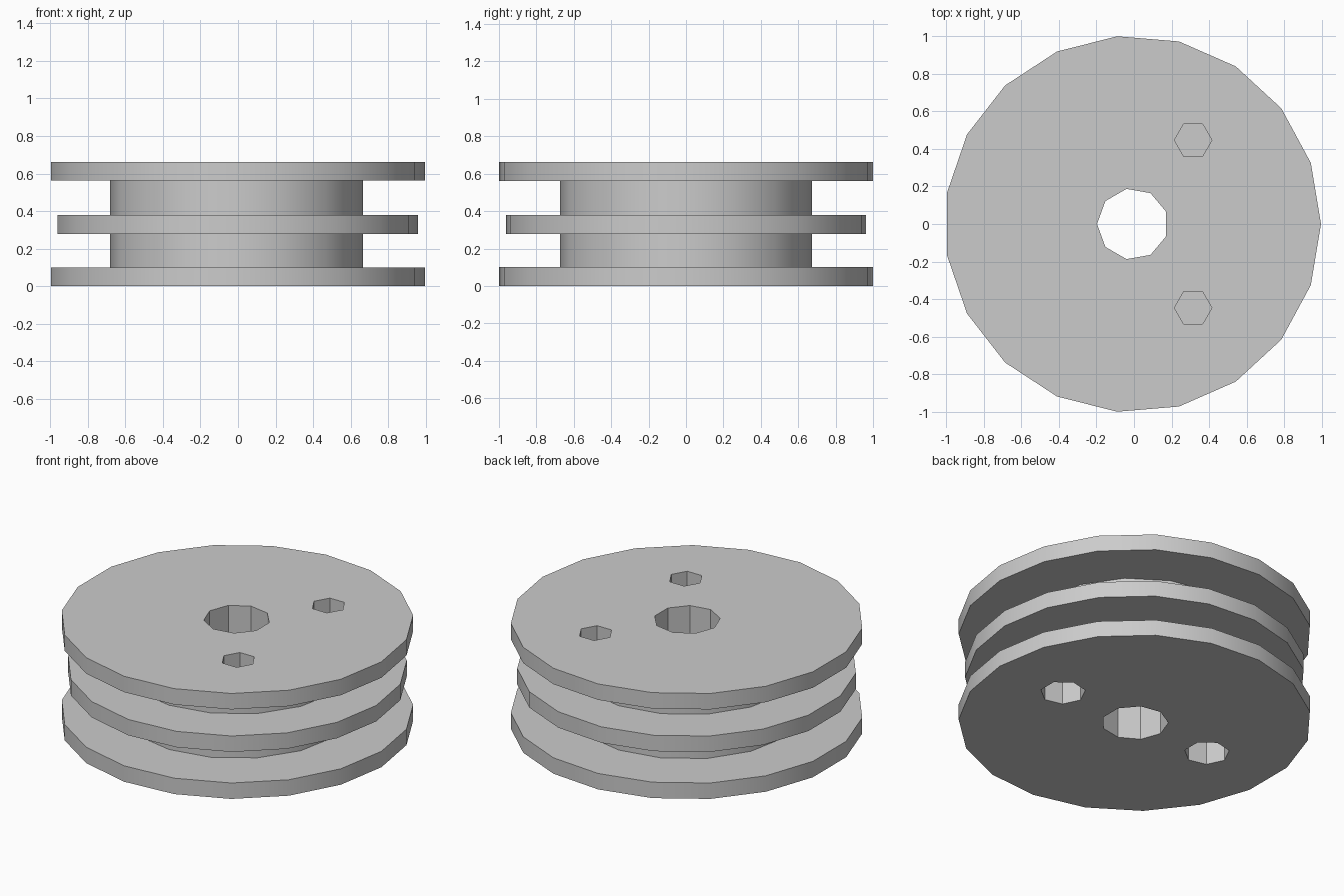
import bpy
import bmesh
from math import cos, sin, pi, radians

if "Cube" in bpy.data.objects:
    bpy.data.objects.remove(bpy.data.objects["Cube"])

AXIS_X = -0.007          # centre line of the odd-sided discs
HEIGHT = 0.662
PLATE = 0.10

grey = bpy.data.materials.new("plain grey")
grey.use_nodes = True
colour = (0.6, 0.6, 0.6, 1.0)
grey.diffuse_color = colour
grey.node_tree.nodes["Principled BSDF"].inputs["Base Color"].default_value = colour


def prism(name, sides, radius, z0, z1, x=AXIS_X, y=0.0, turn=0.0):
    """Upright prism with its first corner pointing along +x, plus a turn."""
    bm = bmesh.new()
    ring = [bm.verts.new((x + radius * cos(turn + 2 * pi * i / sides),
                          y + radius * sin(turn + 2 * pi * i / sides), z0))
            for i in range(sides)]
    base = bm.faces.new(ring)
    top = bmesh.ops.extrude_face_region(bm, geom=[base], use_keep_orig=True)
    verts = [g for g in top["geom"] if isinstance(g, bmesh.types.BMVert)]
    bmesh.ops.translate(bm, verts=verts, vec=(0, 0, z1 - z0))
    bmesh.ops.recalc_face_normals(bm, faces=bm.faces)
    mesh = bpy.data.meshes.new(name)
    bm.to_mesh(mesh)
    bm.free()
    mesh.materials.append(grey)
    obj = bpy.data.objects.new(name, mesh)
    bpy.context.collection.objects.link(obj)
    return obj


def combine(target, tool, operation):
    """Apply a boolean to the target and discard the tool."""
    mod = target.modifiers.new(tool.name, 'BOOLEAN')
    mod.operation = operation
    mod.solver = 'EXACT'
    mod.object = tool
    bpy.context.view_layer.objects.active = target
    bpy.ops.object.modifier_apply(modifier=mod.name)
    bpy.data.objects.remove(tool)


# Hub with three flange discs fused on
body = prism("grooved_wheel", 16, 0.674, PLATE / 2, HEIGHT - PLATE / 2)
flanges = [("bottom_flange", 1.0034, 0.0),
           ("middle_flange", 0.967, 0.278),
           ("top_flange", 1.0034, HEIGHT - PLATE)]
for name, radius, z in flanges:
    combine(body, prism(name, 19, radius, z, z + PLATE), 'UNION')

# Axle bore right through the middle
combine(body, prism("axle_bore", 9, 0.19, -0.1, HEIGHT + 0.1, turn=pi), 'DIFFERENCE')

# Blind pockets: two in the top, two larger ones underneath
for side in (-1, 1):
    combine(body, prism("top_pocket", 6, 0.1, 0.38, HEIGHT + 0.1,
                        x=0.315, y=side * 0.447), 'DIFFERENCE')
    combine(body, prism("bottom_pocket", 7, 0.13, -0.1, 0.28,
                        x=AXIS_X + side * 0.534, turn=pi), 'DIFFERENCE')

# Rounded walls, crisp rims
bpy.ops.object.select_all(action='DESELECT')
body.select_set(True)
bpy.context.view_layer.objects.active = body
bpy.ops.object.shade_smooth_by_angle(angle=radians(30))
